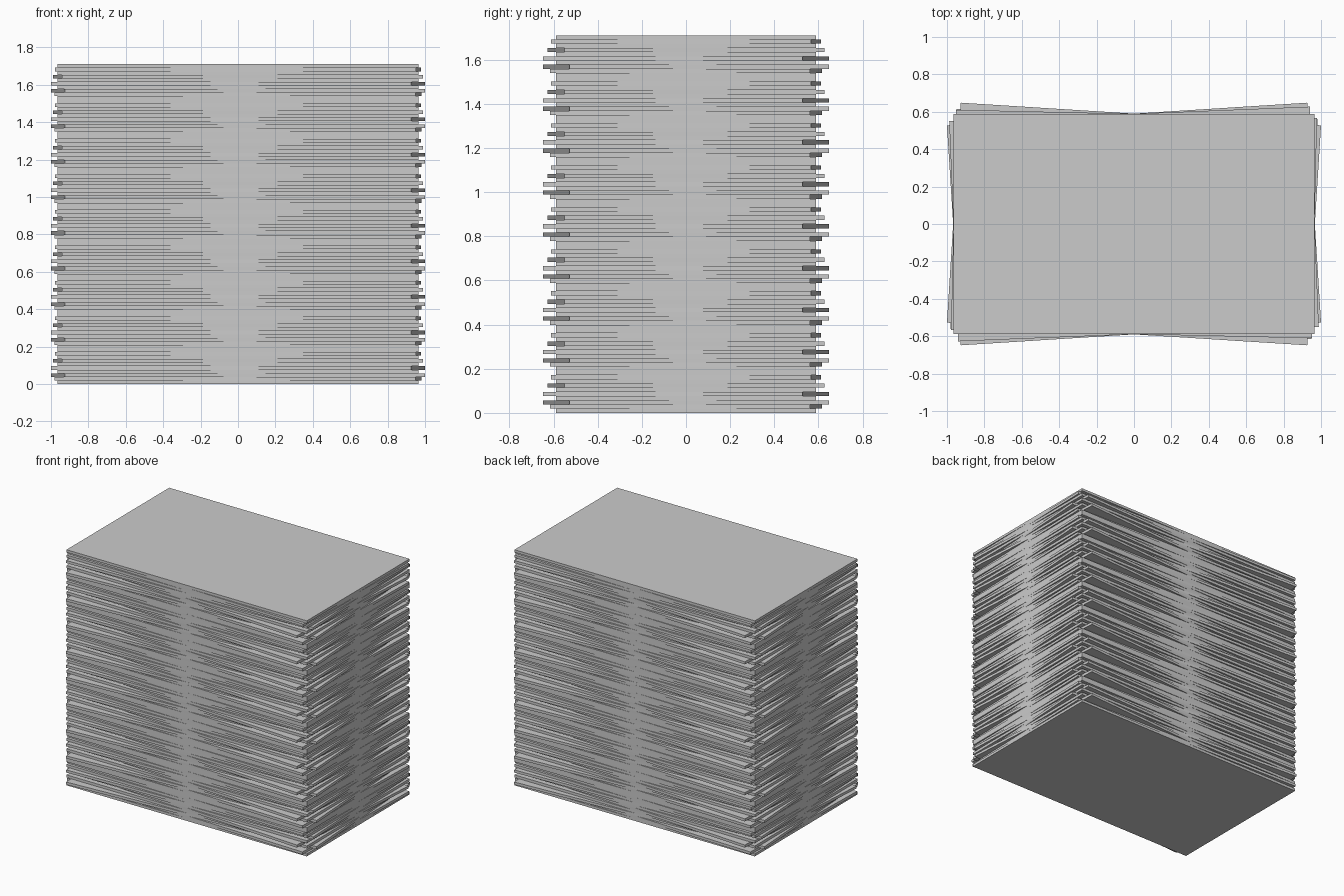
import bpy, bmesh
from math import radians
from mathutils import Matrix

if "Cube" in bpy.data.objects:
    bpy.data.objects.remove(bpy.data.objects["Cube"])

SHEET_W, SHEET_D, SHEET_T = 1.93, 1.178, 0.019
# twist of each sheet in one repeating bundle of ten, in degrees
TWISTS = [0, -1.6, 3.6, 0, -3.6, 0, 2.3, 0, -1.3, 0]
BUNDLES = 9

# one flat sheet, shared by the whole stack
mesh = bpy.data.meshes.new("sheet")
bm = bmesh.new()
bmesh.ops.create_cube(bm, size=1, matrix=Matrix.Diagonal((SHEET_W, SHEET_D, SHEET_T, 1)))
bm.to_mesh(mesh)
bm.free()

# pile of slightly twisted sheets
for i in range(BUNDLES * len(TWISTS)):
    sheet = bpy.data.objects.new(f"sheet_{i:02d}", mesh)
    sheet.location.z = (i + 0.5) * SHEET_T
    sheet.rotation_euler.z = radians(TWISTS[i % len(TWISTS)])
    bpy.context.collection.objects.link(sheet)
